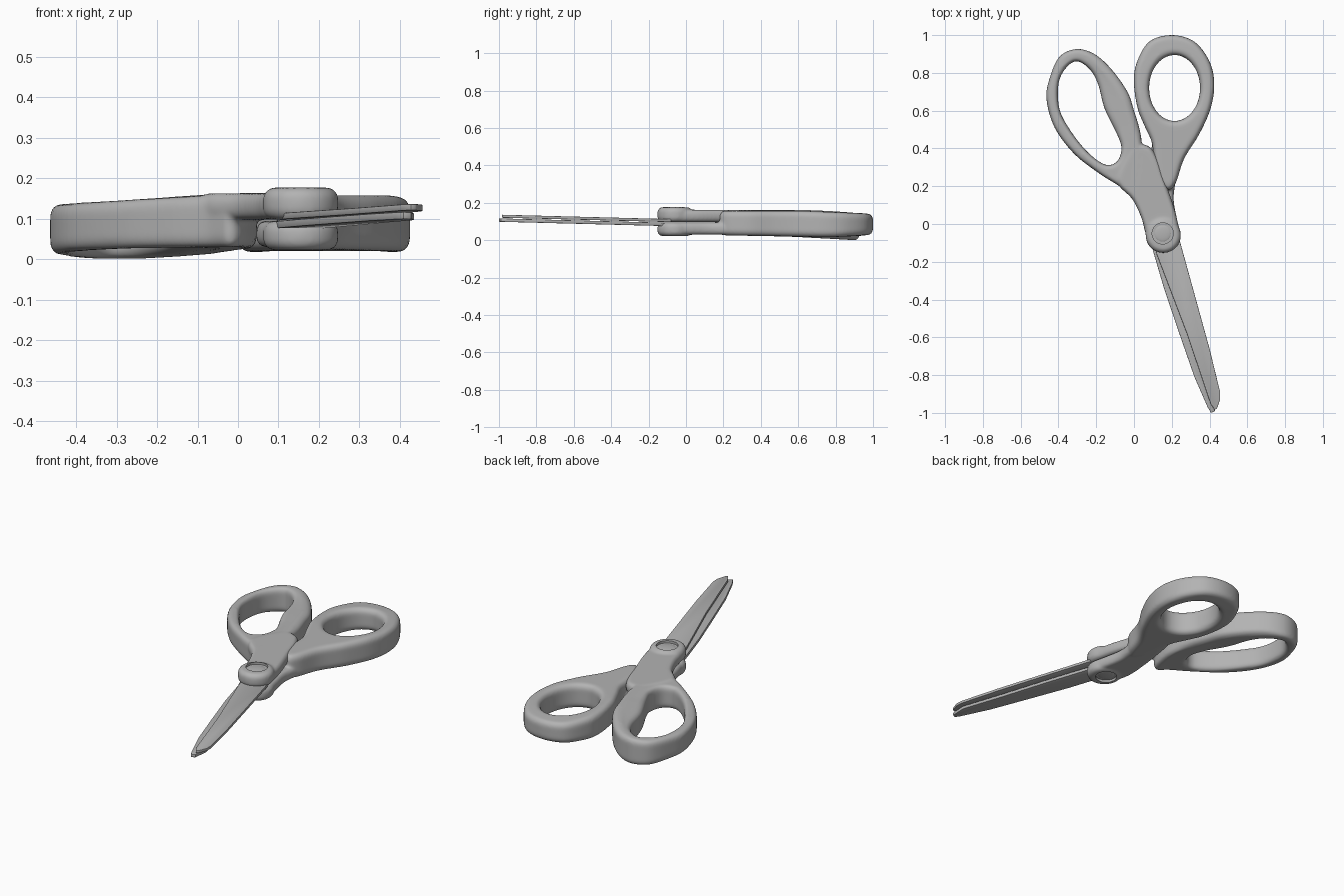
import bpy, bmesh, math
from mathutils import Vector

if "Cube" in bpy.data.objects:
    bpy.data.objects.remove(bpy.data.objects["Cube"], do_unlink=True)

grey = bpy.data.materials.new("plain grey")
grey.use_nodes = True
grey.diffuse_color = (0.45, 0.45, 0.45, 1)
bsdf = grey.node_tree.nodes["Principled BSDF"]
bsdf.inputs["Base Color"].default_value = (0.45, 0.45, 0.45, 1)
bsdf.inputs["Roughness"].default_value = 0.6


def clamp(t):
    return max(0.0, min(1.0, t))


def spline(points, steps=6):
    """Closed smooth curve through the points."""
    p = [Vector(q) for q in points]
    n, out = len(p), []
    for i in range(n):
        a, b, c, d = p[i - 1], p[i], p[(i + 1) % n], p[(i + 2) % n]
        for s in range(steps):
            t = s / steps
            out.append(0.5 * (2 * b + (c - a) * t + (2 * a - 5 * b + 4 * c - d) * t * t
                              + (3 * b - a - 3 * c + d) * t ** 3))
    return out


def circle(cx, cy, rx, ry, n=12):
    return [(cx + rx * math.cos(2 * math.pi * i / n), cy + ry * math.sin(2 * math.pi * i / n))
            for i in range(n)]


def slab(bm, outline, bottom, top, round_xy, round_z, hole=None):
    """Rounded plate with an optional hole; heights and rounding are functions of x, y."""
    angles = [math.pi / 2 * k / 5 for k in range(6)]
    caps = [[], []]
    faces = []
    for points, is_hole in ((outline, False), (hole, True)):
        if not points:
            continue
        loop = spline(points)
        n = len(loop)
        area = sum(loop[i - 1].cross(loop[i]) for i in range(n))
        sign = (1 if area > 0 else -1) * (-1 if is_hole else 1)
        normals = []
        for i in range(n):
            t = (loop[(i + 1) % n] - loop[i - 1]).normalized()
            normals.append(Vector((-t.y, t.x)) * sign)
        rings = []
        for side, a in [(0, a) for a in reversed(angles)] + [(1, a) for a in angles]:
            ring = []
            for q, nor in zip(loop, normals):
                v = q + nor * round_xy(q.x, q.y) * (1 - math.cos(a))
                dz = round_z * (1 - math.sin(a))
                z = top(q.x, q.y) - dz if side else bottom(q.x, q.y) + dz
                ring.append(bm.verts.new((v.x, v.y, z)))
            rings.append(ring)
        for r0, r1 in zip(rings, rings[1:]):
            for i in range(n):
                j = (i + 1) % n
                faces.append(bm.faces.new((r0[i], r0[j], r1[j], r1[i])))
        for k, ring in enumerate((rings[0], rings[-1])):
            caps[k] += [bm.edges.get((ring[i], ring[(i + 1) % n])) for i in range(n)]
    for edges in caps:
        res = bmesh.ops.triangle_fill(bm, use_beauty=True, edges=edges, normal=(0, 0, 1))
        faces += [f for f in res["geom"] if isinstance(f, bmesh.types.BMFace)]
    bmesh.ops.recalc_face_normals(bm, faces=faces)


def make_object(name, bm):
    mesh = bpy.data.meshes.new(name)
    bm.to_mesh(mesh)
    bm.free()
    ob = bpy.data.objects.new(name, mesh)
    bpy.context.collection.objects.link(ob)
    mesh.materials.append(grey)
    return ob


def finish(ob, angle=40):
    """Apply modifiers and shade smooth with sharp edges kept."""
    bpy.ops.object.select_all(action='DESELECT')
    ob.select_set(True)
    bpy.context.view_layer.objects.active = ob
    if ob.modifiers:
        bpy.ops.object.convert(target='MESH')
    bpy.ops.object.shade_smooth_by_angle(angle=math.radians(angle))


def const(v):
    return lambda x, y: v


PIVOT = (0.152, -0.05)


def moulded_half(name, bm, cut_z):
    """Blend the parts of one half and sink the screw recess into it."""
    ob = make_object(name, bm)
    rm = ob.modifiers.new("blend", 'REMESH')
    rm.mode, rm.voxel_size, rm.use_smooth_shade = 'VOXEL', 0.007, True
    sm = ob.modifiers.new("soften", 'SMOOTH')
    sm.factor, sm.iterations = 0.5, 8
    cb = bmesh.new()
    bmesh.ops.create_cone(cb, cap_ends=True, segments=48, radius1=0.056, radius2=0.056, depth=0.1)
    cutter = make_object("recess_cutter", cb)
    cutter.location = (*PIVOT, cut_z)
    cutter.hide_render = True
    bo = ob.modifiers.new("recess", 'BOOLEAN')
    bo.operation, bo.object, bo.solver = 'DIFFERENCE', cutter, 'EXACT'
    bpy.context.view_layer.update()
    finish(ob)
    bpy.data.objects.remove(cutter, do_unlink=True)


# Left half: large finger loop, upper arm and upper pivot boss
bm = bmesh.new()
slab(bm,
     [(-.305, .926), (-.395, .885), (-.447, .77), (-.463, .66), (-.42, .51), (-.315, .37),
      (-.18, .265), (-.077, .2), (-.02, .155), (.02, .2), (.045, .32), (.042, .42),
      (.03, .5), (0, .6), (-.035, .7), (-.12, .82), (-.21, .9)],
     lambda x, y: .03 - .03 * clamp((y - .2) / .72) ** 1.5,
     lambda x, y: .163 + .062 * min(x, 0),
     lambda x, y: .02 + .022 * clamp((x + .27) / .1) * clamp((y - .4) / .1), .03,
     hole=[(-.305, .862), (-.365, .82), (-.40, .74), (-.395, .61), (-.34, .5), (-.25, .385),
           (-.155, .315), (-.09, .33), (-.066, .40), (-.09, .476), (-.155, .61),
           (-.19, .74), (-.235, .82)])
slab(bm,
     [(-.077, .2), (-.008, .13), (.04, .03), (.064, -.06), (.09, -.125), (.155, -.15),
      (.22, -.125), (.246, -.07), (.23, .016), (.21, .095), (.16, .24), (.125, .345),
      (.08, .41), (.01, .42), (-.04, .37), (-.09, .26)],
     const(.098), const(.163), const(.022), .028)
slab(bm, circle(.155, -.06, .093, .093), const(.098), const(.177), const(.028), .028)
moulded_half("left_handle", bm, .164 + .05)

# Right half: oval thumb loop, lower arm and lower pivot boss
bm = bmesh.new()
slab(bm,
     [(.2, 1.0), (.08, .965), (.013, .85), (0, .74), (.02, .61), (.056, .52), (.095, .43),
      (.105, .33), (.13, .23), (.18, .18), (.222, .22), (.265, .345), (.345, .475),
      (.405, .61), (.425, .74), (.4, .86), (.32, .965)],
     lambda x, y: .026 - .008 * clamp((y - .2) / .5) + .01 * clamp((y - .8) / .2),
     lambda x, y: .158 - .016 * clamp((y - .6) / .4),
     const(.028), .032,
     hole=circle(.215, .72, .135, .175))
slab(bm,
     [(.222, .24), (.21, .13), (.23, .016), (.246, -.07), (.22, -.125), (.155, -.15),
      (.09, -.125), (.064, -.06), (.045, .03), (.052, .15), (.072, .3), (.10, .42),
      (.17, .45), (.235, .37)],
     const(.03), const(.095), const(.022), .028)
slab(bm, circle(.155, -.06, .093, .093), const(.022), const(.095), const(.028), .028)
moulded_half("right_handle", bm, .035 - .05)

# Shallow screw heads inside both recesses
for name, z in (("upper_screw_head", .162), ("lower_screw_head", .037)):
    bm = bmesh.new()
    bmesh.ops.create_uvsphere(bm, u_segments=32, v_segments=16, radius=1)
    bmesh.ops.scale(bm, vec=(.045, .045, .007), verts=bm.verts)
    bmesh.ops.translate(bm, vec=(*PIVOT, z), verts=bm.verts)
    finish(make_object(name, bm))


# Blades: two flat plates that rise slightly towards the tip
def blade(name, outline, low, high):
    bm = bmesh.new()
    rings = []
    for dz in (low, high):
        rings.append([bm.verts.new((x, y, .097 + .022 * (-.15 - y) / .85 + dz)) for x, y in outline])
    n = len(outline)
    bm.faces.new(rings[0])
    bm.faces.new(rings[1])
    for i in range(n):
        j = (i + 1) % n
        bm.faces.new((rings[0][i], rings[0][j], rings[1][j], rings[1][i]))
    bmesh.ops.recalc_face_normals(bm, faces=bm.faces)
    ob = make_object(name, bm)
    bv = ob.modifiers.new("soft_edges", 'BEVEL')
    bv.width, bv.segments = .003, 2
    finish(ob, 30)


blade("upper_blade",
      [(.10, -.08), (.12, -.16), (.28, -.58), (.405, -.95), (.427, -.985), (.44, -.975),
       (.456, -.93), (.456, -.89), (.4, -.66), (.32, -.37), (.24, -.08)], .002, .018)
blade("lower_blade",
      [(.09, -.08), (.1, -.14), (.16, -.345), (.24, -.58), (.32, -.81), (.39, -.97),
       (.408, -1.0), (.428, -.99), (.435, -.9), (.365, -.66), (.285, -.37), (.2, -.08)],
      -.02, -.002)
